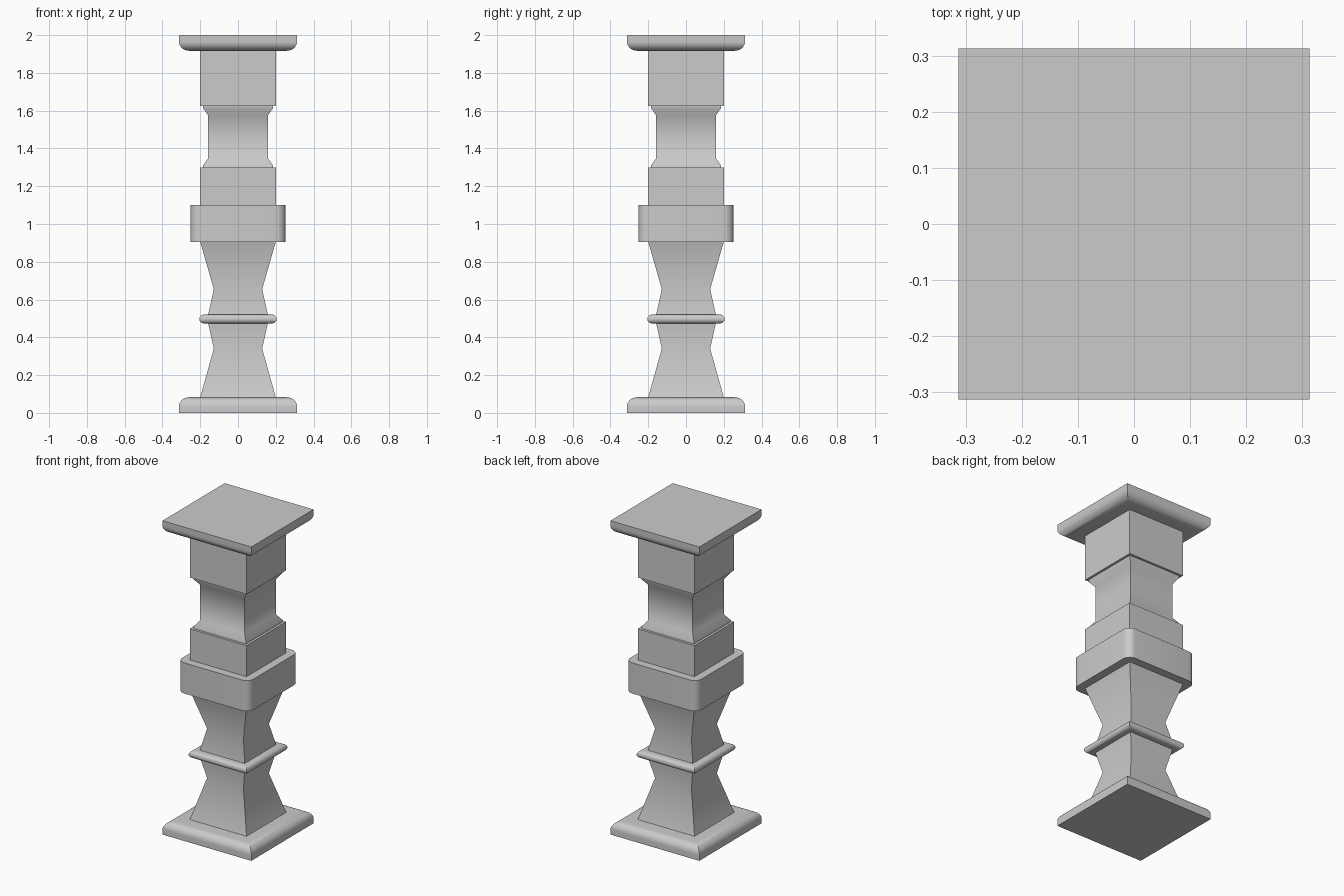
import bpy, bmesh, math

if "Cube" in bpy.data.objects:
    bpy.data.objects.remove(bpy.data.objects["Cube"])


def arc(cx, cz, rx, rz, a0, a1, n):
    """Elliptical arc of (half width, height) points, angles in degrees."""
    pts = []
    for i in range(n + 1):
        a = math.radians(a0 + (a1 - a0) * i / n)
        pts.append((cx + rx * math.cos(a), cz + rz * math.sin(a)))
    return pts


def square_part(name, profile, corner=0.0, smooth=35):
    """Stack square sections (half width, z) from bottom to top; corner rounds the uprights."""
    bm = bmesh.new()
    rings = [[bm.verts.new((sx * h, sy * h, z))
              for sx, sy in ((-1, -1), (1, -1), (1, 1), (-1, 1))] for h, z in profile]
    uprights = []
    for lo, hi in zip(rings, rings[1:]):
        for i in range(4):
            j = (i + 1) % 4
            bm.faces.new((lo[i], lo[j], hi[j], hi[i]))
            uprights.append(bm.edges.get((lo[i], hi[i])))
    bm.faces.new(rings[0][::-1])
    bm.faces.new(rings[-1])
    if corner:
        bmesh.ops.bevel(bm, geom=uprights, offset=corner, segments=8,
                        profile=0.5, affect='EDGES')
    bmesh.ops.recalc_face_normals(bm, faces=bm.faces[:])
    mesh = bpy.data.meshes.new(name)
    bm.to_mesh(mesh)
    bm.free()
    obj = bpy.data.objects.new(name, mesh)
    bpy.context.collection.objects.link(obj)
    bpy.ops.object.select_all(action='DESELECT')
    obj.select_set(True)
    bpy.context.view_layer.objects.active = obj
    bpy.ops.object.shade_smooth_by_angle(angle=math.radians(smooth))
    return obj


# Base plinth with rounded upper edge, and the same shape flipped as the cap
plinth = [(0.313, 0.0)] + arc(0.258, 0.033, 0.055, 0.05, 0, 90, 8)
square_part("base_plinth", plinth)
square_part("cap_slab", [(h, 2.0 - z) for h, z in reversed(plinth)])

# Pinched lower shaft, two waists mirrored about the ring
square_part("lower_shaft", [(0.2, 0.083), (0.128, 0.34), (0.158, 0.475),
                            (0.158, 0.52), (0.128, 0.655), (0.2, 0.905)])

# Thin rounded ring
square_part("shaft_ring", arc(0.182, 0.497, 0.023, 0.023, -90, 90, 10))

# Wide collar with rounded upright corners
square_part("middle_collar", [(0.252, 0.905), (0.252, 1.1)], corner=0.05)

# Square blocks above and below the neck
square_part("lower_block", [(0.2, 1.1), (0.2, 1.298)])
square_part("upper_block", [(0.2, 1.625), (0.2, 1.92)])

# Recessed neck flaring at both ends
flare = [(0.185, 1.298), (0.184, 1.312), (0.158, 1.348)]
square_part("neck", flare + [(h, 2.923 - z) for h, z in reversed(flare)], smooth=50)
